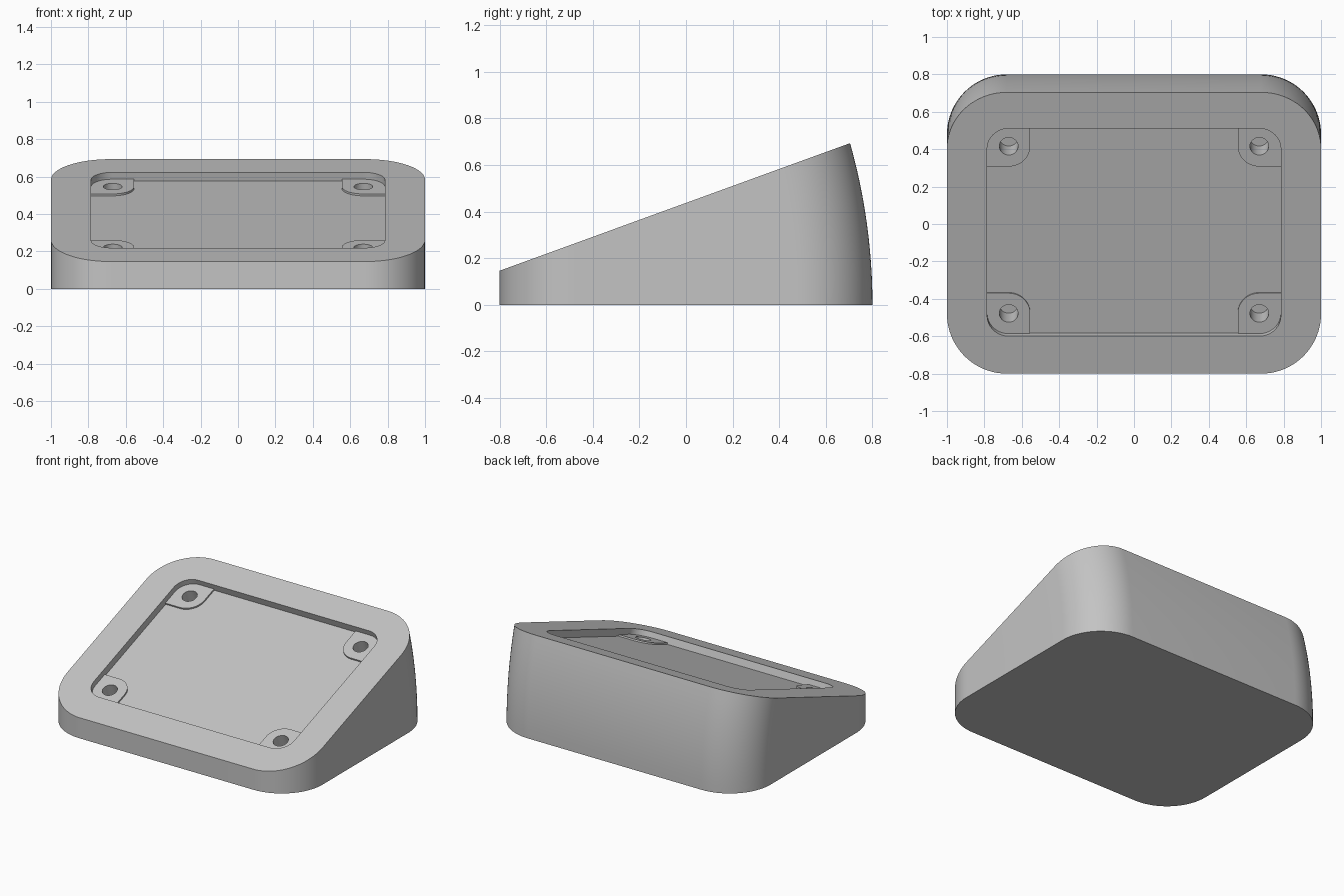
import bpy, bmesh
from math import radians, sin, cos, tan, asin, pi
from mathutils import Matrix, Vector

cube = bpy.data.objects.get("Cube")
if cube:
    bpy.data.objects.remove(cube, do_unlink=True)

TILT = radians(20)
MID_H = 0.437                  # height of the sloped face at y = 0
ARC_Y = -1.753                 # centre of the arc that curves the back
SLOPE = Matrix.Translation((0, 0, MID_H)) @ Matrix.Rotation(TILT, 4, 'X')

grey = bpy.data.materials.new("plain grey")
grey.use_nodes = True
grey.diffuse_color = (0.55, 0.55, 0.55, 1)
grey.node_tree.nodes["Principled BSDF"].inputs["Base Color"].default_value = grey.diffuse_color


def outline(cx, cy, hx, hy, radii, steps=16):
    """Rectangle with one radius per corner, anticlockwise from (+x, +y)."""
    pts = []
    for i, (sx, sy) in enumerate(((1, 1), (-1, 1), (-1, -1), (1, -1))):
        r = radii[i]
        n = steps if r else 0
        for k in range(n + 1):
            a = (i + k / max(n, 1)) * pi / 2
            pts.append((cx + sx * (hx - r) + r * cos(a),
                        cy + sy * (hy - r) + r * sin(a)))
    return pts


def skin(name, layers, matrix=None):
    """Closed solid through stacked rings of equal length."""
    bm = bmesh.new()
    rings = [[bm.verts.new(p) for p in ring] for ring in layers]
    n = len(rings[0])
    bm.faces.new(rings[0][::-1])
    bm.faces.new(rings[-1])
    for low, high in zip(rings, rings[1:]):
        for i in range(n):
            j = (i + 1) % n
            bm.faces.new((low[i], low[j], high[j], high[i]))
    if matrix:
        bm.transform(matrix)
    bmesh.ops.recalc_face_normals(bm, faces=bm.faces)
    mesh = bpy.data.meshes.new(name)
    bm.to_mesh(mesh)
    bm.free()
    mesh.materials.append(grey)
    obj = bpy.data.objects.new(name, mesh)
    bpy.context.collection.objects.link(obj)
    return obj


def slope_prism(name, pts, low, high):
    return skin(name, [[(x, y, z) for x, y in pts] for z in (low, high)], SLOPE)


def cut(target, cutter):
    mod = target.modifiers.new("cut", 'BOOLEAN')
    mod.operation = 'DIFFERENCE'
    mod.solver = 'EXACT'
    mod.object = cutter
    bpy.context.view_layer.objects.active = target
    bpy.ops.object.modifier_apply(modifier=mod.name)


def wall_point(x, y, t):
    """Point at fraction t up the wall; the rear half leans along an arc."""
    if y <= 0:
        return (x, y, t * (MID_H + y * tan(TILT)))
    r = y - ARC_Y
    a = t * (TILT + asin((MID_H + ARC_Y * tan(TILT)) * cos(TILT) / r))
    return (x, ARC_Y + r * cos(a), r * sin(a))


# Wedge body with a curved back
base = outline(0, 0, 1, 0.8, [0.32] * 4, 20)
body = skin("wedge_body", [[wall_point(x, y, k / 12) for x, y in base] for k in range(13)])

# Shallow pocket in the sloped face
V_MID, HX, HY, R = -0.0475, 0.785, 0.5905, 0.115
pocket = slope_prism("pocket_cutter", outline(0, V_MID, HX, HY, [R] * 4), -0.05, 0.1)
cut(body, pocket)
cutters = [pocket]
parts = [body]

# Raised corner pads, each with a screw hole
for sx, side in ((1, "left"), (-1, "right")):
    for sy, end in ((1, "back"), (-1, "front")):
        cx, cy = sx * (HX - R), V_MID + sy * (HY - R)
        radii = [R, 0, R, 0] if sx == sy else [0, R, 0, R]
        pad = slope_prism(f"{end}_{side}_pad", outline(cx, cy, R, R, radii), -0.055, -0.039)
        hole = slope_prism("hole_cutter", outline(cx, cy, 0.05, 0.05, [0.05] * 4, 8)[::1], -0.18, 0.02)
        bm = bmesh.new()
        bm.from_mesh(hole.data)
        bmesh.ops.remove_doubles(bm, verts=bm.verts, dist=1e-5)
        bm.to_mesh(hole.data)
        bm.free()
        cut(body, hole)
        cut(pad, hole)
        parts.append(pad)
        cutters.append(hole)

for c in cutters:
    bpy.data.objects.remove(c, do_unlink=True)

# Smooth the rounded walls, keep the rims crisp
bpy.ops.object.select_all(action='DESELECT')
for p in parts:
    p.select_set(True)
bpy.context.view_layer.objects.active = body
bpy.ops.object.shade_smooth_by_angle(angle=radians(30))
